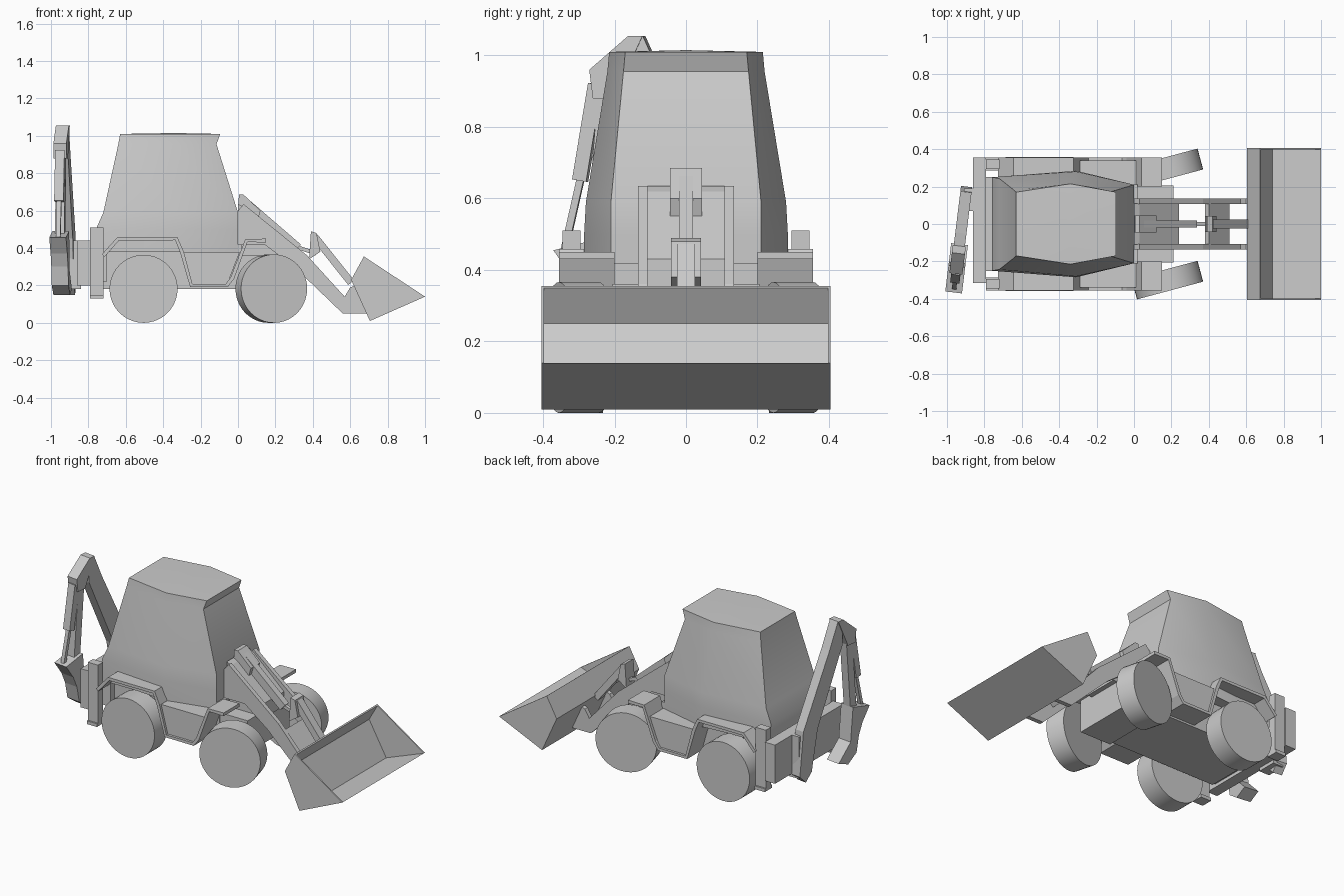
import bpy, bmesh, math
from mathutils import Matrix, Vector

if "Cube" in bpy.data.objects:
    bpy.data.objects.remove(bpy.data.objects["Cube"])

GREY = (0.6, 0.6, 0.6, 1)
paint = bpy.data.materials.new("plain grey")
paint.use_nodes = True
paint.diffuse_color = GREY
paint.node_tree.nodes["Principled BSDF"].inputs["Base Color"].default_value = GREY


def finish(name, bm, matrix=None):
    """Turn a bmesh into a painted object."""
    bmesh.ops.recalc_face_normals(bm, faces=bm.faces)
    mesh = bpy.data.meshes.new(name)
    bm.to_mesh(mesh)
    bm.free()
    mesh.materials.append(paint)
    obj = bpy.data.objects.new(name, mesh)
    bpy.context.collection.objects.link(obj)
    if matrix:
        obj.matrix_world = matrix
    return obj


def smooth(obj):
    bpy.ops.object.select_all(action="DESELECT")
    bpy.context.view_layer.objects.active = obj
    obj.select_set(True)
    bpy.ops.object.shade_smooth_by_angle(angle=math.radians(35))


def plate(name, profile, y0, y1, matrix=None):
    """Extrude an x-z outline from y0 to y1."""
    bm = bmesh.new()
    face = bm.faces.new([bm.verts.new((x, y0, z)) for x, z in profile])
    moved = bmesh.ops.extrude_face_region(bm, geom=[face])["geom"]
    verts = [v for v in moved if isinstance(v, bmesh.types.BMVert)]
    bmesh.ops.translate(bm, verts=verts, vec=(0, y1 - y0, 0))
    return finish(name, bm, matrix)


def box(name, x0, x1, y0, y1, z0, z1):
    return plate(name, [(x0, z0), (x1, z0), (x1, z1), (x0, z1)], y0, y1)


def bar(name, a, b, width, y0, y1, matrix=None):
    """Straight bar between two x-z points."""
    a, b = Vector(a), Vector(b)
    d = (b - a).normalized() * width / 2
    n = Vector((-d.y, d.x))
    return plate(name, [a + n, b + n, b - n, a - n], y0, y1, matrix)


def ribbon(name, path, y0, y1, thick):
    """Bent sheet following an x-z path."""
    bm = bmesh.new()
    rows = [[bm.verts.new((x, y, z)) for y in (y0, y1)] for x, z in path]
    for p, q in zip(rows, rows[1:]):
        bm.faces.new((p[0], p[1], q[1], q[0]))
    obj = finish(name, bm)
    mod = obj.modifiers.new("Thickness", "SOLIDIFY")
    mod.thickness = thick
    mod.offset = 0
    return obj


def wheel(name, centre, radius, width, turn=0):
    """Plain wheel, steered by turn."""
    bm = bmesh.new()
    bmesh.ops.create_cone(bm, cap_ends=True, segments=40, radius1=radius,
                          radius2=radius, depth=width)
    matrix = (Matrix.Translation(centre) @ Matrix.Rotation(turn, 4, "Z")
              @ Matrix.Rotation(math.pi / 2, 4, "X"))
    smooth(finish(name, bm, matrix))


# Cab: hexagonal rings (height, rear, middle and front corner) joined upward
rings = [
    (0.38, (-0.76, 0.25), (-0.31, 0.285), (0.0, 0.21)),
    (0.50, (-0.76, 0.25), (-0.31, 0.285), (0.0, 0.21)),
    (0.59, (-0.72, 0.243), (-0.31, 0.28), (0.0, 0.21)),
    (0.955, (-0.64, 0.18), (-0.34, 0.22), (-0.115, 0.175)),
    (1.01, (-0.63, 0.17), (-0.34, 0.215), (-0.095, 0.17)),
]
bm = bmesh.new()
loops = []
for z, *half in rings:
    outline = half + [(x, -y) for x, y in reversed(half)]
    loops.append([bm.verts.new((x, y, z)) for x, y in outline])
for low, high in zip(loops, loops[1:]):
    for k in range(6):
        n = (k + 1) % 6
        bm.faces.new((low[k], low[n], high[n], high[k]))
bm.faces.new(loops[0])
peak = bm.verts.new((-0.34, 0, 1.015))
for k in range(6):
    bm.faces.new((loops[-1][k], loops[-1][(k + 1) % 6], peak))
smooth(finish("cab", bm))

# Chassis, nose and loader tower
box("chassis", -0.74, 0.02, -0.21, 0.21, 0.18, 0.42)
box("nose", 0.0, 0.21, -0.205, 0.205, 0.16, 0.36)
plate("tower", [(0, 0.34), (0, 0.635), (0.03, 0.62), (0.24, 0.43), (0.24, 0.34)], -0.11, 0.11)

# Wheels, fenders and side panels
STEER = math.radians(15)
for side, s in (("left", 1), ("right", -1)):
    wheel(f"rear_wheel_{side}", (-0.505, s * 0.295, 0.182), 0.182, 0.125)
    wheel(f"front_wheel_{side}", (0.178, s * 0.3, 0.183), 0.183, 0.115, STEER)
    ribbon(f"fender_{side}",
           [(-0.72, 0.36), (-0.64, 0.45), (-0.33, 0.45), (-0.3, 0.38), (-0.25, 0.2),
            (-0.06, 0.2), (-0.03, 0.24), (0.045, 0.44), (0.15, 0.44)],
           s * 0.2, s * 0.355, 0.02)
    plate(f"side_panel_{side}",
          [(-0.3, 0.38), (-0.25, 0.2), (-0.06, 0.2), (0.01, 0.38)], s * 0.2, s * 0.34)
    plate(f"fender_skirt_{side}",
          [(-0.7, 0.38), (-0.64, 0.45), (-0.33, 0.45), (-0.3, 0.38)], s * 0.2, s * 0.27)
    # Stabiliser legs at the rear
    box(f"stabiliser_{side}", -0.79, -0.72, s * 0.295, s * 0.345, 0.13, 0.51)
    box(f"stabiliser_foot_{side}", -0.79, -0.72, s * 0.285, s * 0.355, 0.13, 0.15)
    # Loader arms
    plate(f"loader_arm_{side}",
          [(0.0, 0.42), (0.0, 0.6), (0.03, 0.635), (0.37, 0.36), (0.57, 0.14), (0.6, 0.19),
           (0.63, 0.2), (0.69, 0.05), (0.56, 0.05), (0.3, 0.3), (0.14, 0.42)],
          s * 0.108, s * 0.135)
    # Bucket end walls
    plate(f"bucket_end_{side}",
          [(0.605, 0.23), (0.673, 0.355), (1.0, 0.14), (0.705, 0.01)], s * 0.397, s * 0.405)

# Loader linkage
plate("tower_head", [(0.0, 0.6), (0.005, 0.685), (0.03, 0.685), (0.12, 0.6), (0.1, 0.53)],
      -0.045, 0.045)
bar("lift_ram", (0.03, 0.65), (0.32, 0.4), 0.05, -0.02, 0.02)
bar("ram_rod", (0.3, 0.41), (0.42, 0.37), 0.02, -0.01, 0.01)
plate("crank", [(0.38, 0.34), (0.39, 0.49), (0.42, 0.48), (0.44, 0.38)], -0.042, 0.042)
bar("tilt_link", (0.41, 0.46), (0.605, 0.215), 0.04, -0.025, 0.025)
plate("cross_member", [(0.38, 0.3), (0.4, 0.32), (0.51, 0.19), (0.49, 0.17)], -0.11, 0.11)

# Open bucket: one bent shell with a hollow facing forward
plate("bucket_shell",
      [(0.605, 0.23), (0.673, 0.355), (0.68, 0.35), (0.623, 0.25), (0.74, 0.042),
       (1.0, 0.14), (0.705, 0.01)], -0.4, 0.4)

# Rear frame carrying the digger
box("rear_frame", -0.86, -0.79, -0.315, 0.355, 0.2, 0.44)
box("frame_mount", -0.8, -0.7, -0.25, 0.25, 0.22, 0.4)
box("swing_post", -0.91, -0.84, 0.07, 0.19, 0.18, 0.44)

# Digger arm, drawn flat and then swung across the rear
swing = Matrix.Translation((-0.895, 0.2, 0)) @ Matrix.Rotation(math.radians(-97), 4, "Z")
plate("boom", [(0.0, 0.2), (0.05, 0.15), (0.1, 0.2), (0.15, 0.45), (0.36, 0.9),
               (0.36, 1.05), (0.32, 1.055), (0.25, 0.9), (0.03, 0.47)], -0.03, 0.03, swing)
plate("stick_head", [(0.32, 1.055), (0.36, 1.055), (0.47, 0.96), (0.46, 0.88), (0.4, 0.88)],
      -0.035, 0.035, swing)
bar("stick", (0.42, 0.92), (0.46, 0.42), 0.05, -0.025, 0.025, swing)
bar("stick_ram", (0.455, 0.92), (0.5, 0.65), 0.04, -0.025, 0.025, swing)
bar("stick_rod", (0.495, 0.67), (0.545, 0.45), 0.02, -0.012, 0.012, swing)
plate("digger_bucket",
      [(0.43, 0.49), (0.57, 0.455), (0.51, 0.37), (0.48, 0.3), (0.46, 0.2), (0.39, 0.15),
       (0.31, 0.18), (0.41, 0.28)], -0.045, 0.045, swing)
